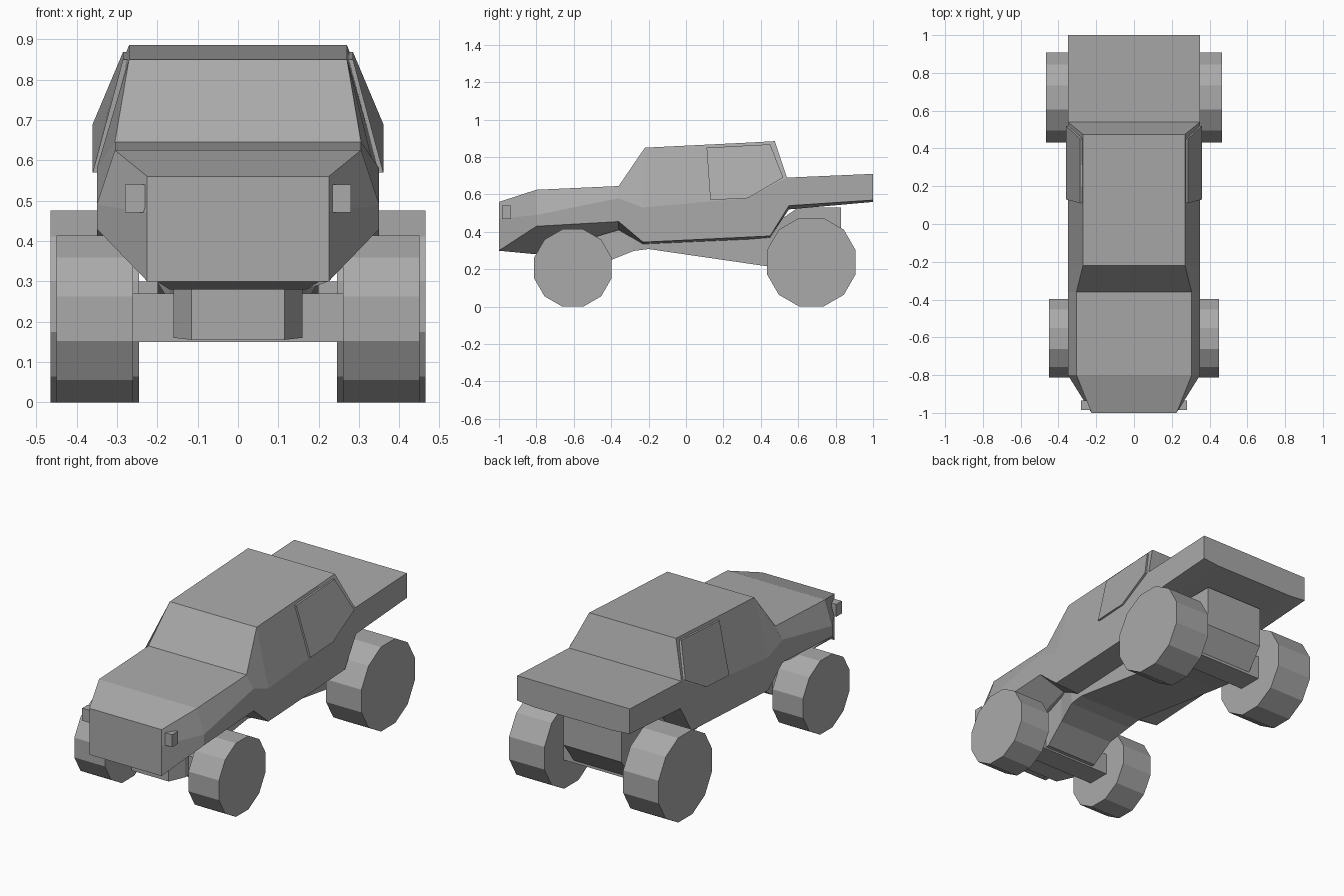
import bpy, bmesh
from math import pi
from mathutils import Matrix, Vector

old = bpy.data.objects.get("Cube")
if old:
    bpy.data.objects.remove(old, do_unlink=True)

GREY = (0.4, 0.4, 0.4, 1)
mat = bpy.data.materials.new("plain grey")
mat.use_nodes = True
mat.diffuse_color = GREY
mat.node_tree.nodes["Principled BSDF"].inputs["Base Color"].default_value = GREY


def finish(bm, name):
    bmesh.ops.remove_doubles(bm, verts=bm.verts, dist=0.0005)
    bmesh.ops.recalc_face_normals(bm, faces=bm.faces)
    mesh = bpy.data.meshes.new(name)
    bm.to_mesh(mesh)
    bm.free()
    mesh.materials.append(mat)
    obj = bpy.data.objects.new(name, mesh)
    bpy.context.collection.objects.link(obj)
    return obj


def loft(name, halves):
    """Skin half sections (x, y, z), each mirrored into a closed ring."""
    bm = bmesh.new()
    rings = []
    for half in halves:
        ring = half + [(-x, y, z) for x, y, z in reversed(half)]
        rings.append([bm.verts.new(p) for p in ring])
    n = len(rings[0])
    for a, b in zip(rings, rings[1:]):
        for i in range(n):
            j = (i + 1) % n
            bm.faces.new((a[i], a[j], b[j], b[i]))
    bm.faces.new(rings[0])
    bm.faces.new(rings[-1])
    return finish(bm, name)


def box(name, lo, hi):
    bm = bmesh.new()
    lo, hi = Vector(lo), Vector(hi)
    size = Matrix.Diagonal((*(hi - lo), 1))
    bmesh.ops.create_cube(bm, size=1, matrix=Matrix.Translation((lo + hi) / 2) @ size)
    return finish(bm, name)


# Body: roof edge, belt, sill and inner underside at each station
loft("body", [
    [(.225, -1, .56), (.225, -1, .47), (.225, -1, .3), (.2, -1, .299)],
    [(.305, -.8, .625), (.35, -.8, .49), (.35, -.8, .43), (.17, -.8, .28)],
    [(.305, -.36, .645), (.35, -.36, .58), (.35, -.36, .455), (.19, -.36, .41)],
    [(.27, -.22, .85), (.35, -.23, .53), (.35, -.23, .345), (.2, -.23, .335)],
    [(.27, .33, .877), (.35, .33, .58), (.35, .33, .372), (.2, .33, .36)],
    [(.27, .475, .885), (.35, .54, .69), (.35, .45, .378), (.2, .45, .37)],
    [(.345, .54, .69), (.35, .54, .69), (.35, .55, .54), (.25, .55, .52)],
    [(.345, 1, .71), (.35, 1, .71), (.35, 1, .57), (.25, 1, .56)],
])

# Chassis: half width, y, top, bottom
chassis = [
    (.115, -.78, .28, .155), (.16, -.7, .28, .16), (.16, -.52, .4, .16),
    (.17, -.4, .43, .25), (.2, -.28, .42, .298), (.2, -.2, .42, .308),
    (.2, .44, .42, .215), (.18, .6, .53, .18), (.18, .74, .53, .18),
    (.18, .83, .53, .3),
]
loft("chassis", [[(w, y, t), (w, y, b)] for w, y, t, b in chassis])

# Axles
box("front_axle", (-.27, -.67, .15), (.27, -.54, .27))
box("rear_axle", (-.27, .6, .165), (.27, .74, .3))

# Wheels: twelve sides, resting on a flat
for end, y, radius, inner, outer in (("front", -.605, .207, .26, .45),
                                     ("rear", .67, .2375, .245, .465)):
    for side, s in (("left", 1), ("right", -1)):
        bm = bmesh.new()
        place = (Matrix.Translation((s * (inner + outer) / 2, y, radius))
                 @ Matrix.Rotation(pi / 2, 4, 'Y') @ Matrix.Rotation(pi / 12, 4, 'Z'))
        rim = radius * 1.0353
        bmesh.ops.create_cone(bm, cap_ends=True, segments=12, radius1=rim,
                              radius2=rim, depth=outer - inner, matrix=place)
        finish(bm, f"{end}_{side}_wheel")

# Headlights and raised side windows
pane = [(.285, .11, .85), (.285, .45, .868), (.36, .52, .69),
        (.36, .33, .58), (.36, .13, .57)]
for side, s in (("left", 1), ("right", -1)):
    xs = sorted((s * .2, s * .28))
    box(f"{side}_headlight", (xs[0], -.985, .47), (xs[1], -.935, .54))
    bm = bmesh.new()
    out = [bm.verts.new((s * x, y, z)) for x, y, z in pane]
    back = [bm.verts.new((s * (x - .025), y, z)) for x, y, z in pane]
    bm.faces.new(out)
    bm.faces.new(back)
    for i in range(len(pane)):
        j = (i + 1) % len(pane)
        bm.faces.new((out[i], out[j], back[j], back[i]))
    finish(bm, f"{side}_window")
